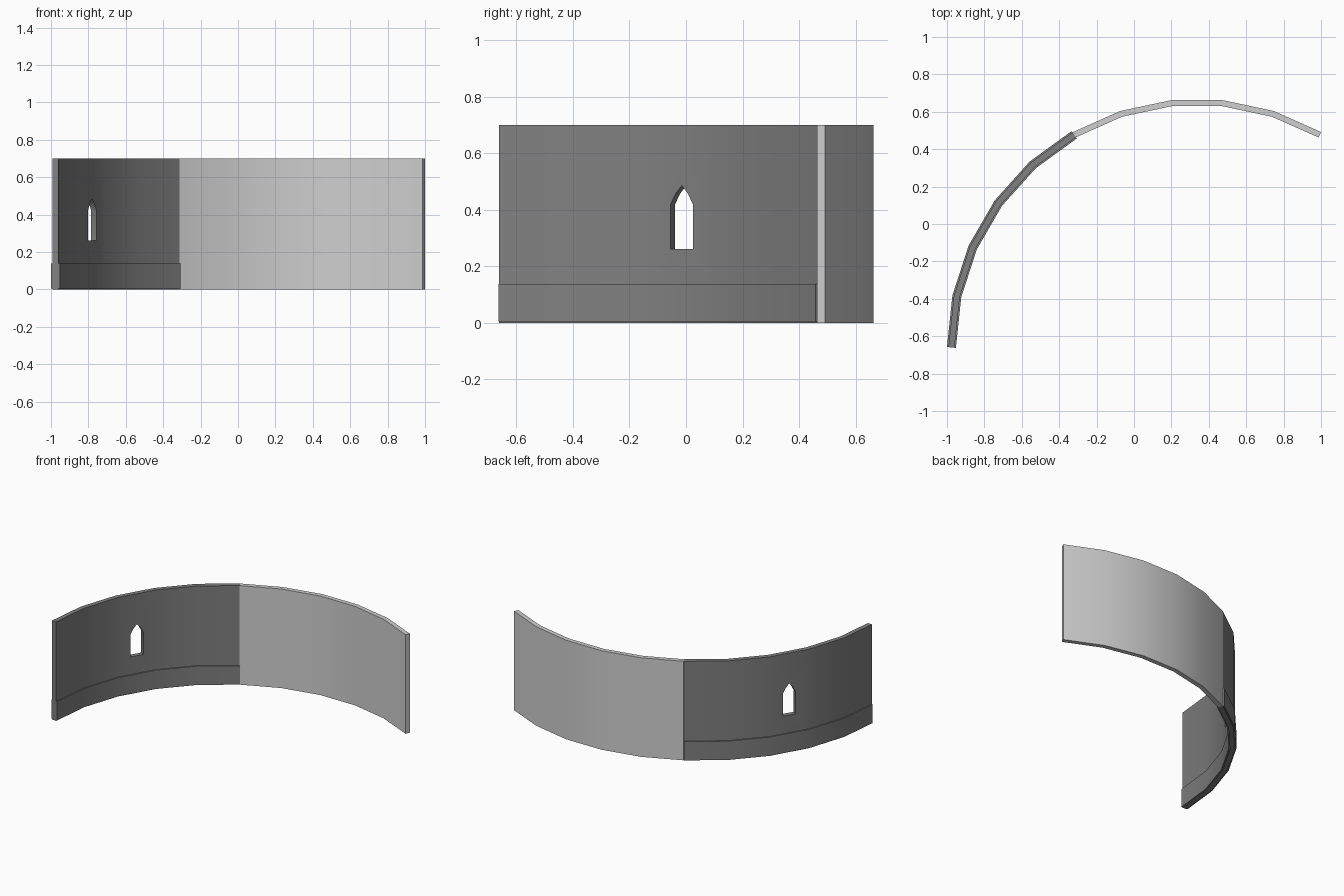
import bpy, bmesh, math
from mathutils import Matrix

cube = bpy.data.objects.get("Cube")
if cube:
    bpy.data.objects.remove(cube, do_unlink=True)

RADIUS, CX, CY = 1.313, 0.337, -0.66
STEP = math.radians(12)


def material(name, value):
    mat = bpy.data.materials.new(name)
    colour = (value, value, value, 1)
    mat.use_nodes = True
    mat.diffuse_color = colour
    mat.node_tree.nodes["Principled BSDF"].inputs["Base Color"].default_value = colour
    return mat


def add_object(name, bm):
    mesh = bpy.data.meshes.new(name)
    bm.to_mesh(mesh)
    bm.free()
    obj = bpy.data.objects.new(name, mesh)
    bpy.context.collection.objects.link(obj)
    return obj


def curved_wall(name, start, thickness, bottom, top, mat, cutter=None):
    """Five straight panels along the arc, thickened evenly to both sides."""
    bm = bmesh.new()
    columns = []
    for i in range(start, start + 6):
        a = math.pi - i * STEP
        x, y = CX + RADIUS * math.cos(a), CY + RADIUS * math.sin(a)
        columns.append([bm.verts.new((x, y, z)) for z in (bottom, top)])
    for (a0, a1), (b0, b1) in zip(columns, columns[1:]):
        bm.faces.new((a0, b0, b1, a1))
    obj = add_object(name, bm)
    obj.data.materials.append(mat)
    solid = obj.modifiers.new("Thickness", 'SOLIDIFY')
    solid.thickness, solid.offset, solid.use_even_offset = thickness, 0, True
    if cutter:
        cut = obj.modifiers.new("Window", 'BOOLEAN')
        cut.object, cut.operation, cut.solver = cutter, 'DIFFERENCE', 'EXACT'
    bpy.ops.object.select_all(action='DESELECT')
    obj.select_set(True)
    bpy.context.view_layer.objects.active = obj
    bpy.ops.object.convert(target='MESH')
    bpy.ops.object.shade_smooth_by_angle(angle=math.radians(30))
    return obj


# Pointed window cutter, pushed through the middle of the third panel
half = [(0.045, 0.262), (0.045, 0.42), (0.025, 0.457)]
outline = half + [(0, 0.485)] + [(-x, z) for x, z in reversed(half)]
bm = bmesh.new()
face = bm.faces.new([bm.verts.new((-0.1, x, z)) for x, z in outline])
ext = bmesh.ops.extrude_face_region(bm, geom=[face])
bmesh.ops.translate(bm, vec=(0.2, 0, 0),
                    verts=[v for v in ext["geom"] if isinstance(v, bmesh.types.BMVert)])
bmesh.ops.recalc_face_normals(bm, faces=bm.faces)
angle = math.pi - 2.5 * STEP
apothem = RADIUS * math.cos(STEP / 2)
bm.transform(Matrix.Translation((CX, CY, 0)) @ Matrix.Rotation(angle, 4, 'Z')
             @ Matrix.Translation((apothem, 0, 0)))
cutter = add_object("window_cutter", bm)
cutter.hide_render = True

# Two halves of the wall and the base course
dark = material("dark grey stone", 0.22)
light = material("light grey plaster", 0.62)
curved_wall("dark_wall", 0, 0.032, 0, 0.7, dark, cutter)
curved_wall("light_wall", 5, 0.032, 0, 0.7, light)
curved_wall("base_course", 0, 0.048, 0.005, 0.137, dark)
bpy.data.objects.remove(cutter, do_unlink=True)
